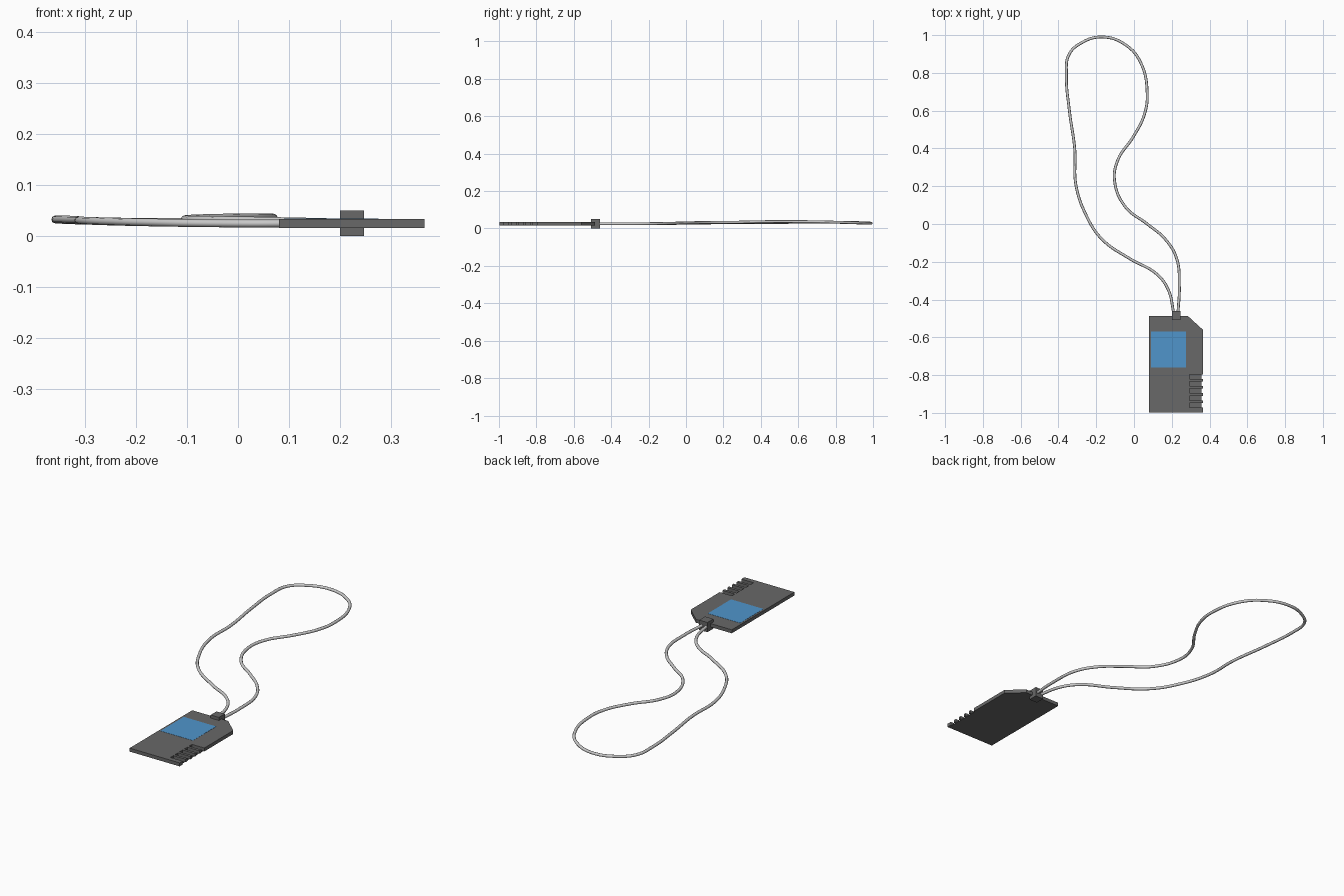
import bpy, bmesh

if "Cube" in bpy.data.objects:
    bpy.data.objects.remove(bpy.data.objects["Cube"])

Z0, MID, Z1 = 0.016, 0.019, 0.034      # card underside, slot floor, top


def material(name, color):
    mat = bpy.data.materials.new(name)
    mat.diffuse_color = (*color, 1)
    mat.use_nodes = True
    mat.node_tree.nodes["Principled BSDF"].inputs["Base Color"].default_value = mat.diffuse_color
    return mat


dark = material("dark_plastic", (0.14, 0.14, 0.14))
blue = material("label_blue", (0.08, 0.3, 0.6))


def prism(name, outline, z0, z1, mat):
    bm = bmesh.new()
    face = bm.faces.new([bm.verts.new((x, y, z0)) for x, y in outline])
    ext = bmesh.ops.extrude_face_region(bm, geom=[face])
    for v in ext["geom"]:
        if isinstance(v, bmesh.types.BMVert):
            v.co.z = z1
    bmesh.ops.recalc_face_normals(bm, faces=bm.faces)
    me = bpy.data.meshes.new(name)
    bm.to_mesh(me)
    bm.free()
    me.materials.append(mat)
    ob = bpy.data.objects.new(name, me)
    bpy.context.collection.objects.link(ob)
    return ob


def box(name, x0, x1, y0, y1, z0, z1, mat):
    return prism(name, [(x0, y0), (x1, y0), (x1, y1), (x0, y1)], z0, z1, mat)


# Card: thin lower plate, slightly inset under the slots
corner = [(0.365, -0.56), (0.285, -0.487), (0.08, -0.487)]
front = [(0.08, -0.997), (0.365, -0.997)]
inset = [(0.365, -0.972), (0.358, -0.972), (0.358, -0.796), (0.365, -0.796)]
prism("card_base", front + inset + corner, Z0, MID, dark)

# Upper plate: same outline with contact slots open to the right edge
slots, pitch, start, depth = 5, 0.038, -0.972, 0.07
comb = list(front)
for i in range(slots):
    y = start + i * pitch
    comb += [(0.365, y), (0.365 - depth, y),
             (0.365 - depth, y + 0.024), (0.365, y + 0.024)]
prism("card_top", comb + corner, MID, Z1, dark)

# Blue label
box("label", 0.09, 0.275, -0.76, -0.57, Z1 - 0.002, Z1 + 0.0008, blue)

# Clip holding the cord
box("cord_clip", 0.2, 0.247, -0.508, -0.46, 0.0, 0.05, dark)

# Lanyard cord: one smooth loop starting and ending in the clip
path = [(0.232, -0.48, .025), (0.24, -0.33, .025), (0.225, -0.18, .026),
        (0.165, -0.08, .028), (0.07, 0.0, .030), (-0.045, 0.09, .032),
        (-0.103, 0.23, .033), (-0.085, 0.34, .035), (-0.005, 0.46, .037),
        (0.055, 0.58, .037), (0.07, 0.69, .036), (0.035, 0.855, .032),
        (-0.04, 0.945, .029), (-0.165, 0.99, .028), (-0.285, 0.955, .030),
        (-0.345, 0.895, .032), (-0.358, 0.79, .033), (-0.342, 0.6, .033),
        (-0.313, 0.39, .032), (-0.308, 0.21, .031), (-0.255, 0.05, .029),
        (-0.17, -0.08, .027), (-0.02, -0.185, .025), (0.12, -0.265, .025),
        (0.18, -0.345, .025), (0.212, -0.48, .025)]
cu = bpy.data.curves.new("cord", 'CURVE')
cu.dimensions = '3D'
cu.bevel_depth = 0.0075
cu.bevel_resolution = 2
cu.resolution_u = 8
cu.use_fill_caps = True
sp = cu.splines.new('BEZIER')
sp.bezier_points.add(len(path) - 1)
for bp, co in zip(sp.bezier_points, path):
    bp.co = co
    bp.handle_left_type = bp.handle_right_type = 'AUTO'
cord = bpy.data.objects.new("cord", cu)
bpy.context.collection.objects.link(cord)
